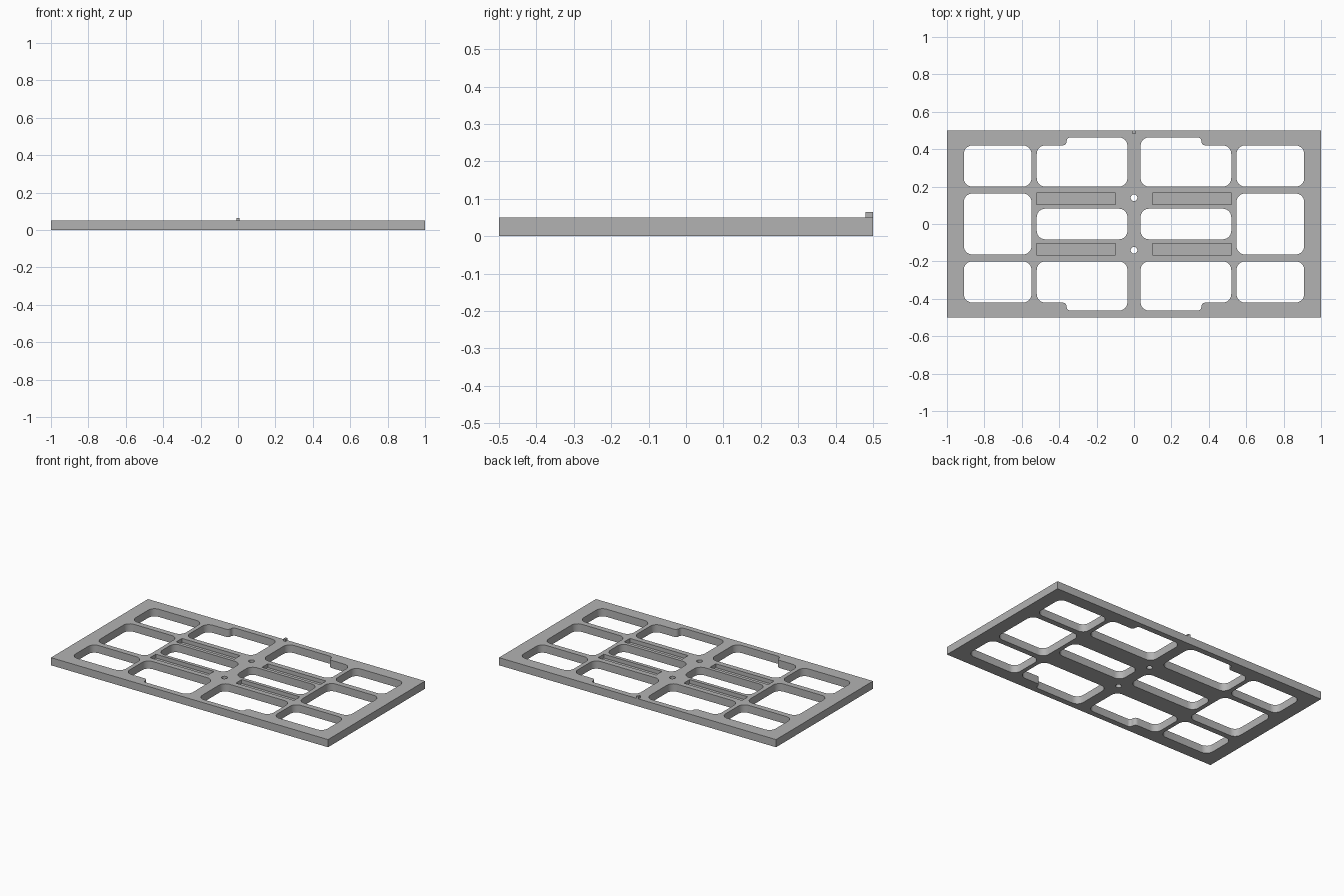
import bpy, bmesh, math
from mathutils import Vector

if "Cube" in bpy.data.objects:
    bpy.data.objects.remove(bpy.data.objects["Cube"])

THICK = 0.05
GROOVE_FLOOR = 0.025

grey = bpy.data.materials.new("light grey")
grey.use_nodes = True
grey.diffuse_color = (0.45, 0.45, 0.45, 1)
grey.node_tree.nodes["Principled BSDF"].inputs["Base Color"].default_value = (0.45, 0.45, 0.45, 1)


def rounded(corners, steps=6):
    """Round each (x, y, radius) corner of an outline with an arc."""
    out = []
    for i, (x, y, r) in enumerate(corners):
        p = Vector((x, y))
        a = (Vector(corners[i - 1][:2]) - p).normalized()
        b = (Vector(corners[(i + 1) % len(corners)][:2]) - p).normalized()
        if r == 0:
            out.append(p)
            continue
        centre = p + (a + b) * r
        for k in range(steps + 1):
            t = k / steps * math.pi / 2
            out.append(centre - b * r * math.cos(t) - a * r * math.sin(t))
    return out


def rect(x0, x1, y0, y1, r=0.0):
    return rounded([(x0, y0, r), (x1, y0, r), (x1, y1, r), (x0, y1, r)])


def prism(bm, outline, z0, z1, sx=1, sy=1):
    """Extrude an outline, optionally mirrored across x or y."""
    face = bm.faces.new([bm.verts.new((p.x * sx, p.y * sy, z0)) for p in outline])
    top = bmesh.ops.extrude_face_region(bm, geom=[face])["geom"]
    verts = [v for v in top if isinstance(v, bmesh.types.BMVert)]
    bmesh.ops.translate(bm, verts=verts, vec=(0, 0, z1 - z0))


def make_object(name, bm):
    bmesh.ops.recalc_face_normals(bm, faces=bm.faces)
    mesh = bpy.data.meshes.new(name)
    bm.to_mesh(mesh)
    bm.free()
    mesh.materials.append(grey)
    obj = bpy.data.objects.new(name, mesh)
    bpy.context.collection.objects.link(obj)
    return obj


# Solid plate
bm = bmesh.new()
prism(bm, rect(-1, 1, -0.5, 0.5), 0, THICK)
plate = make_object("frame_plate", bm)

# Openings, pin holes and shallow grooves
cut = bmesh.new()
LOW, HIGH = -0.05, THICK + 0.05
stepped_window = rounded([
    (0.035, 0.2, 0.045), (0.52, 0.2, 0.045), (0.52, 0.42, 0.045),
    (0.36, 0.42, 0.022), (0.36, 0.463, 0.02), (0.035, 0.463, 0.045)])
for sx in (-1, 1):
    prism(cut, rect(0.548, 0.91, -0.163, 0.163, 0.045), LOW, HIGH, sx)
    prism(cut, rect(0.035, 0.52, -0.082, 0.082, 0.045), LOW, HIGH, sx)
    for sy in (-1, 1):
        prism(cut, rect(0.548, 0.91, 0.2, 0.42, 0.045), LOW, HIGH, sx, sy)
        prism(cut, stepped_window, LOW, HIGH, sx, sy)
        prism(cut, rect(0.1, 0.52, 0.105, 0.165), GROOVE_FLOOR, HIGH, sx, sy)
for sy in (-1, 1):
    hole = [Vector((0.018 * math.cos(a), 0.14 + 0.018 * math.sin(a)))
            for a in (math.tau * k / 24 for k in range(24))]
    prism(cut, hole, LOW, HIGH, 1, sy)
cutter = make_object("opening_cutter", cut)

mod = plate.modifiers.new("openings", "BOOLEAN")
mod.operation = "DIFFERENCE"
mod.solver = "EXACT"
mod.object = cutter
bpy.context.view_layer.objects.active = plate
plate.select_set(True)
bpy.ops.object.modifier_apply(modifier=mod.name)
bpy.data.objects.remove(cutter)
bpy.ops.object.shade_smooth_by_angle(angle=math.radians(30))

# Small locating peg on the back edge
bm = bmesh.new()
prism(bm, rect(-0.008, 0.008, 0.48, 0.5), THICK, 0.065)
make_object("locating_peg", bm)
